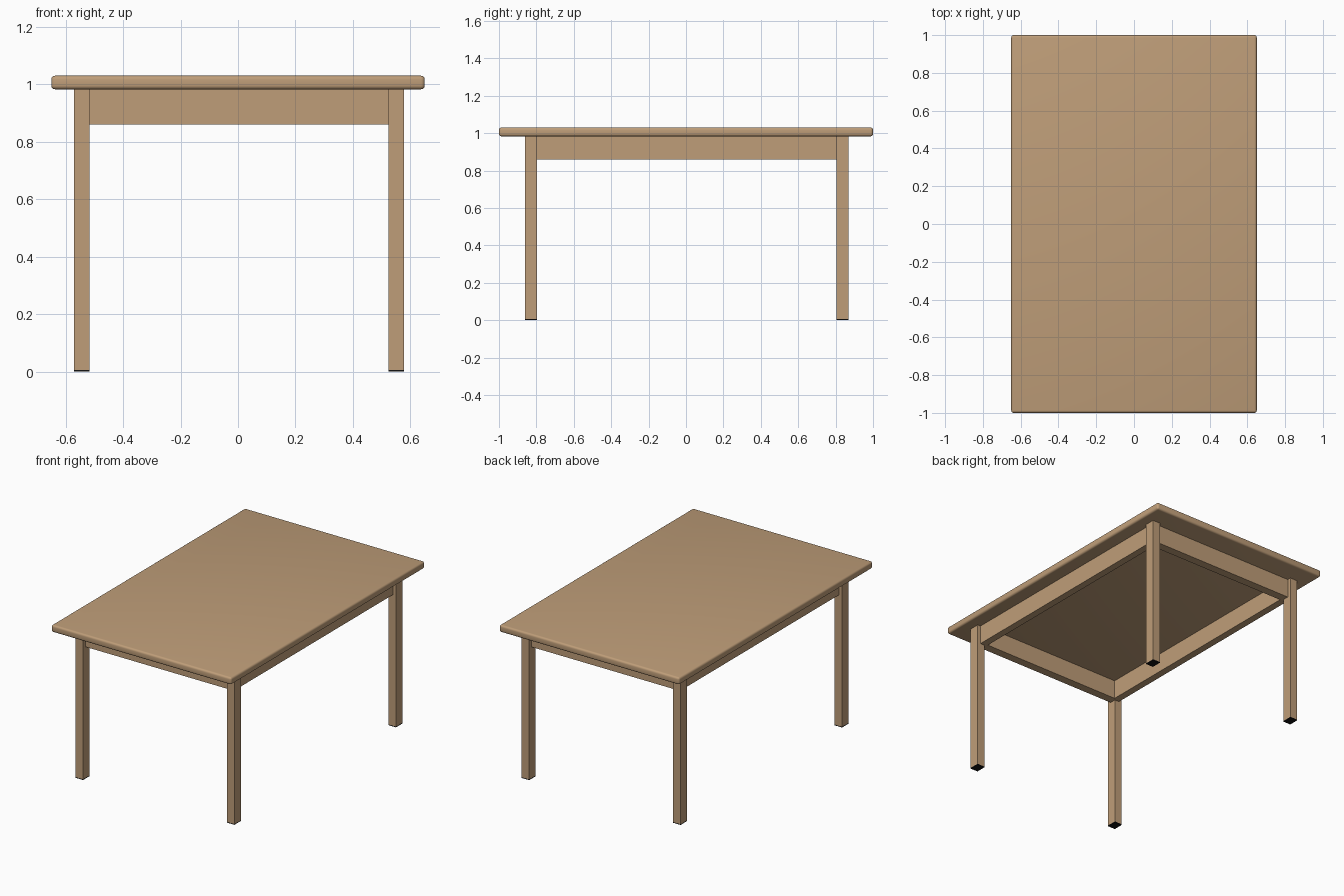
import bpy

if "Cube" in bpy.data.objects:
    bpy.data.objects.remove(bpy.data.objects["Cube"])


def material(name, rgb):
    m = bpy.data.materials.new(name)
    m.diffuse_color = (*rgb, 1)
    m.use_nodes = True
    m.node_tree.nodes["Principled BSDF"].inputs["Base Color"].default_value = m.diffuse_color
    return m


wood = material("light wood", (0.52, 0.34, 0.19))
black = material("black foot", (0.006, 0.006, 0.006))


def box(name, x, y, z, mat):
    """Box from (min, max) ranges on each axis."""
    bpy.ops.mesh.primitive_cube_add(
        size=1, location=[(a + b) / 2 for a, b in (x, y, z)])
    ob = bpy.context.object
    ob.name = name
    ob.scale = [b - a for a, b in (x, y, z)]
    bpy.ops.object.transform_apply(location=False, rotation=False, scale=True)
    ob.data.materials.append(mat)
    return ob


TOP_Z, UNDER_Z, APRON_Z, FOOT_Z = 1.03, 0.983, 0.86, 0.005
CX, CY = 0.004, 0.004            # frame sits slightly off centre
LX, LY = 0.547, 0.833            # leg centre distances
HX, HY = 0.027, 0.033            # leg half sizes

# table top with rounded edges
top = box("table_top", (-0.65, 0.65), (-1, 1), (UNDER_Z, TOP_Z), wood)
bev = top.modifiers.new("rounded edges", 'BEVEL')
bev.width = 0.013
bev.segments = 4
bpy.ops.object.modifier_apply(modifier=bev.name)
bpy.ops.object.shade_smooth_by_angle(angle=0.6)

# legs with thin black feet
for sx, side in ((-1, "left"), (1, "right")):
    for sy, end in ((-1, "front"), (1, "back")):
        x, y = CX + sx * LX, CY + sy * LY
        xr, yr = (x - HX, x + HX), (y - HY, y + HY)
        box(f"{end}_{side}_leg", xr, yr, (FOOT_Z, UNDER_Z), wood)
        box(f"{end}_{side}_foot", xr, yr, (0, FOOT_Z), black)

# aprons: set back from the outer leg faces
OUT_X, IN_X = LX + 0.005, LX - HX - 0.015
OUT_Y, IN_Y = LY + 0.008, LY - HY - 0.015
for s, side, end in ((-1, "left", "front"), (1, "right", "back")):
    xr = sorted((CX + s * IN_X, CX + s * OUT_X))
    yr = sorted((CY + s * IN_Y, CY + s * OUT_Y))
    box(f"{side}_apron", xr, (CY - IN_Y, CY + IN_Y), (APRON_Z, UNDER_Z), wood)
    box(f"{end}_apron", (CX - LX, CX + LX), yr, (APRON_Z, UNDER_Z), wood)
    # fill between side apron and the legs
    for t in (-1, 1):
        fy = sorted((CY + t * IN_Y, CY + t * LY))
        box(f"{side}_apron_end", xr, fy, (APRON_Z, UNDER_Z), wood)
